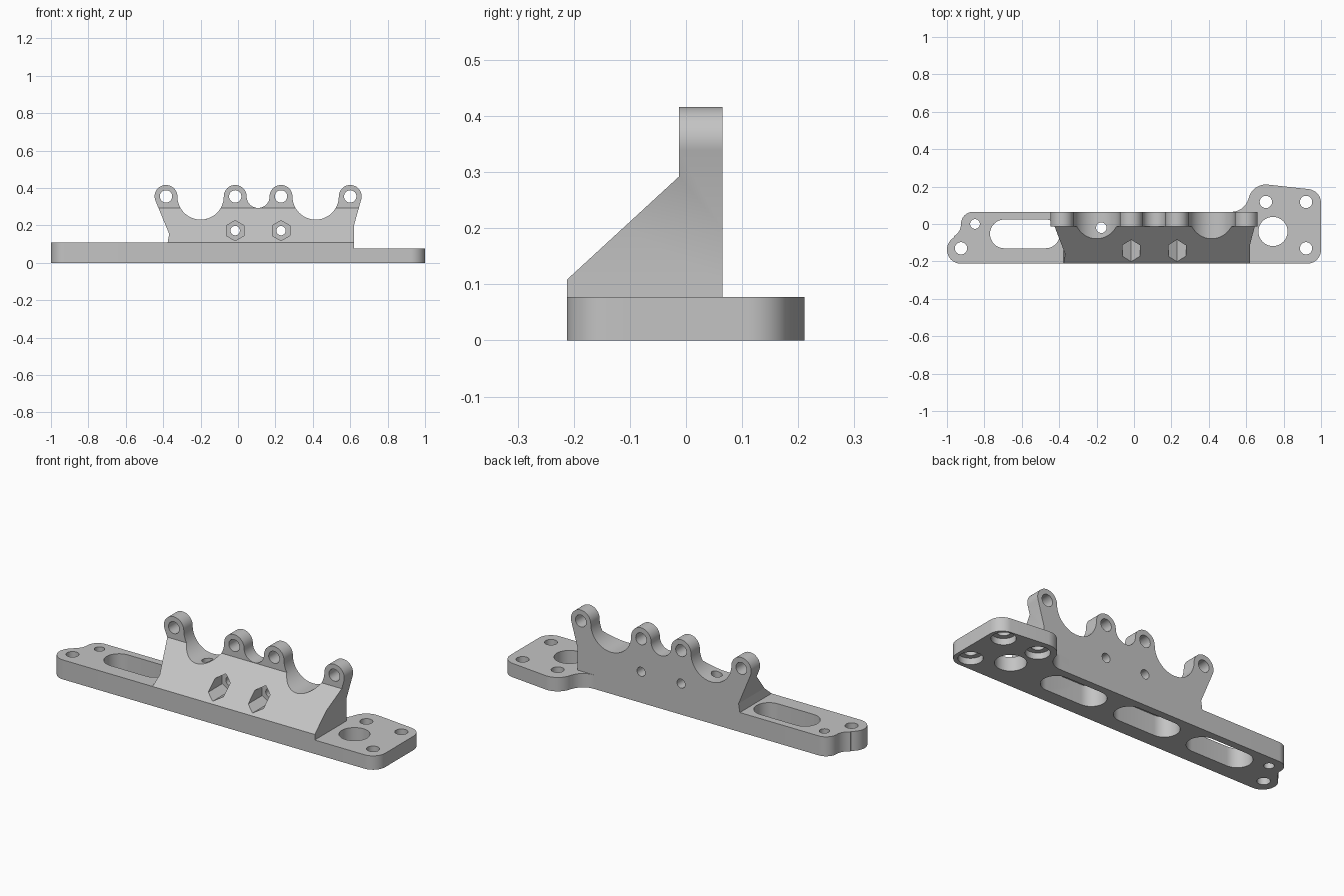
import bpy, bmesh
from math import sin, cos, radians

if "Cube" in bpy.data.objects:
    bpy.data.objects.remove(bpy.data.objects["Cube"])

FRONT, BACK, WALL = -0.2125, 0.065, -0.0125
BAR_TOP, PLATE_TOP = 0.108, 0.077
LUG_Z, LUG_R, HOLE_R = 0.355, 0.061, 0.033
LUGS = [0.6, 0.23, -0.015, -0.385]

grey = bpy.data.materials.new("plain grey")
grey.use_nodes = True
grey.diffuse_color = (0.55, 0.55, 0.55, 1)
grey.node_tree.nodes["Principled BSDF"].inputs["Base Color"].default_value = (0.55, 0.55, 0.55, 1)


def arc(cx, cy, r, start, end, n=16):
    angles = [radians(start + (end - start) * i / n) for i in range(n + 1)]
    return [(cx + r * cos(a), cy + r * sin(a)) for a in angles]


def circle(cx, cy, r, n=40):
    return arc(cx, cy, r, 0, 360, n)[:-1]


def prism(name, points, axis, low, high):
    """Extrude a closed 2D outline along an axis."""
    place = {"X": lambda u, v, t: (t, u, v),
             "Y": lambda u, v, t: (u, t, v),
             "Z": lambda u, v, t: (u, v, t)}[axis]
    bm = bmesh.new()
    face = bm.faces.new([bm.verts.new(place(u, v, low)) for u, v in points])
    top = bmesh.ops.extrude_face_region(bm, geom=[face])["geom"]
    shift = place(0, 0, high - low)
    bmesh.ops.translate(bm, vec=shift, verts=[g for g in top if isinstance(g, bmesh.types.BMVert)])
    bmesh.ops.recalc_face_normals(bm, faces=bm.faces)
    mesh = bpy.data.meshes.new(name)
    bm.to_mesh(mesh)
    bm.free()
    mesh.materials.append(grey)
    obj = bpy.data.objects.new(name, mesh)
    bpy.context.collection.objects.link(obj)
    return obj


def combine(target, tool, operation):
    """Apply a boolean and discard the tool."""
    mod = target.modifiers.new("boolean", "BOOLEAN")
    mod.operation, mod.solver, mod.object = operation, "EXACT", tool
    bpy.context.view_layer.objects.active = target
    bpy.ops.object.modifier_apply(modifier=mod.name)
    bpy.data.objects.remove(tool)


# Cradle wall: four lugs with round valleys between them
outline = [(0.62, 0), (0.62, 0.2)]
for i, x in enumerate(LUGS):
    outline += arc(x, LUG_Z, LUG_R, -15 if i == 0 else 0, 202 if i == 3 else 180, 24)
    if i < 3:
        middle, radius = (x + LUGS[i + 1]) / 2, (x - LUGS[i + 1]) / 2 - LUG_R
        outline += arc(middle, LUG_Z, radius, 0, -180, 32)[1:-1]
outline += [(-0.368, 0.155), (-0.376, BAR_TOP), (-0.376, 0)]
bracket = prism("mounting_bracket", outline, "Y", FRONT, BACK)

# Sloping front of the cradle
slope = (0.292 - BAR_TOP) / (WALL - FRONT)
combine(bracket, prism("slope_cutter", [(FRONT - 0.1, BAR_TOP - 0.1 * slope), (WALL, 0.292),
                                        (WALL, 0.6), (FRONT - 0.1, 0.6)], "X", -1, 1), "DIFFERENCE")

# Long base bar with a waisted end
bar = [(0.62, FRONT), (0.62, BACK)]
bar += arc(-0.86, 0, 0.065, 90, 180)
bar += arc(-1.0, 0, 0.075, 0, -61)[1:]
bar += arc(-0.925, -0.1375, 0.075, 119, 270)
combine(bracket, prism("base_bar", bar, "Z", 0, BAR_TOP), "UNION")

# Thinner end plate
plate = [(0.4, FRONT)]
plate += arc(0.925, -0.1375, 0.075, -90, 0)
plate += arc(0.925, 0.112, 0.075, 0, 84)
plate += arc(0.705, 0.117, 0.094, 84, 168)
plate += arc(0.52, 0.16, 0.095, -12, -90)[1:]
plate += [(0.4, BACK)]
combine(bracket, prism("end_plate", plate, "Z", 0, PLATE_TOP), "UNION")

cuts = []
# Three slots: the outer one is open, the others end under the cradle
for x in (-0.583, -0.125, 0.335):
    slot = arc(x + 0.11, -0.053, 0.077, -90, 90) + arc(x - 0.11, -0.053, 0.077, 90, 270)
    cuts.append((slot, "Z", -0.1, 0.2 if x < -0.5 else 0.112))

# Vertical holes
for x, y, r, top in [(-0.925, -0.13, HOLE_R, 0.3), (-0.85, 0, 0.026, 0.3),
                     (-0.175, -0.02, 0.028, 0.5), (0.743, -0.04, 0.078, 0.3)]:
    cuts.append((circle(x, y, r), "Z", -0.1, top))

# Plate screw holes, counterbored from below
for x, y in [(0.705, 0.118), (0.92, 0.118), (0.92, -0.13)]:
    cuts.append((circle(x, y, HOLE_R), "Z", -0.1, 0.3))
    cuts.append((circle(x, y, 0.061), "Z", -0.1, 0.035))

# Lug holes
for x in LUGS:
    cuts.append((circle(x, LUG_Z, HOLE_R), "Y", -0.4, 0.4))

# Cross bolts with hexagonal nut pockets in the slope
for x in LUGS[1:3]:
    cuts.append((circle(x, 0.172, 0.025), "Y", -0.4, 0.4))
    cuts.append((arc(x, 0.172, 0.054, 30, 390, 6)[:-1], "Y", -0.4, -0.05))

for points, axis, low, high in cuts:
    combine(bracket, prism("cutter", points, axis, low, high), "DIFFERENCE")

# Smooth curves, sharp edges
for obj in bpy.context.selected_objects:
    obj.select_set(False)
bracket.select_set(True)
bpy.context.view_layer.objects.active = bracket
bpy.ops.object.shade_smooth_by_angle(angle=radians(30))
